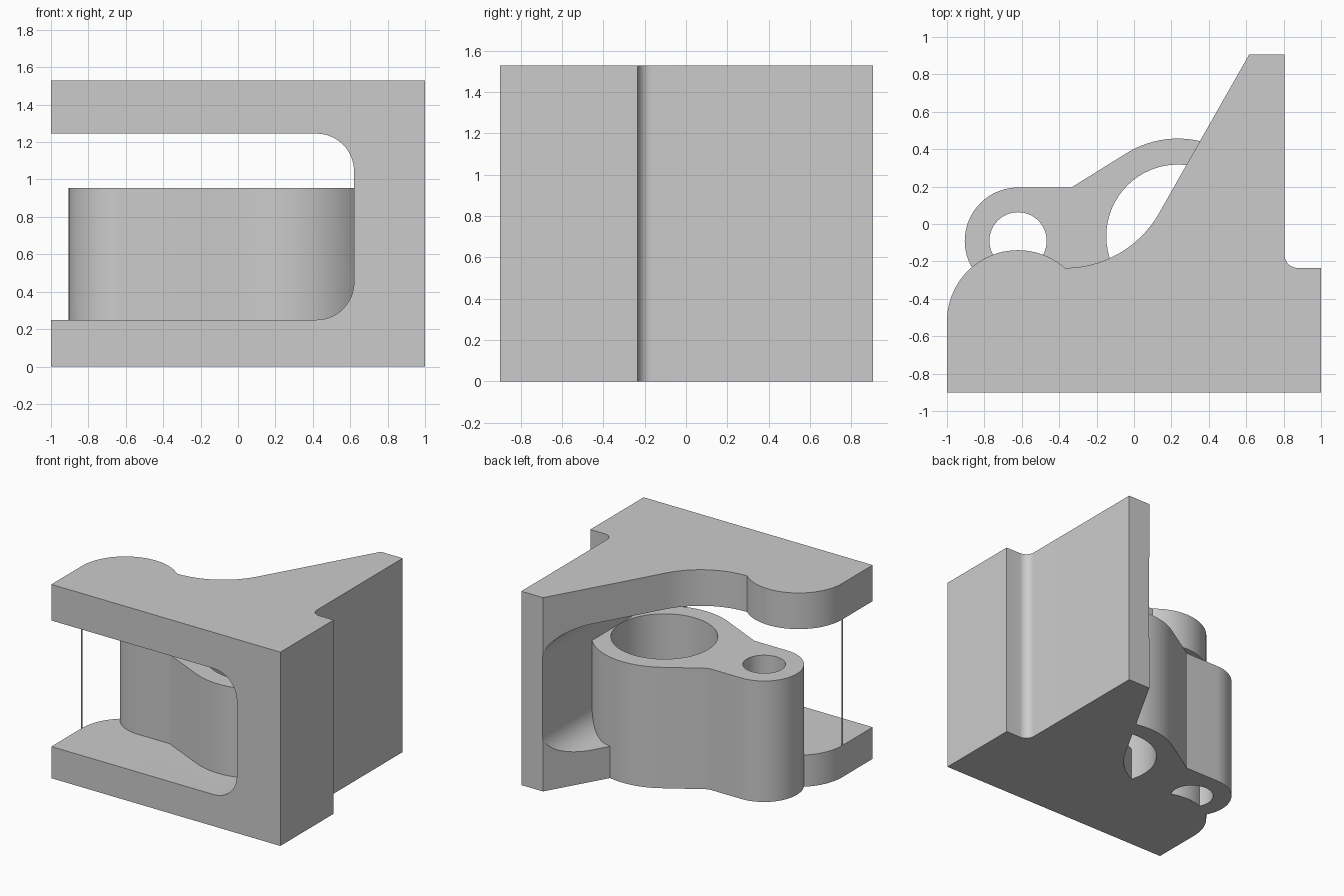
import bpy, bmesh
from math import sin, cos, radians, atan2, acos, hypot, degrees

cube = bpy.data.objects.get("Cube")
if cube:
    bpy.data.objects.remove(cube)

grey = bpy.data.materials.new("machined_grey")
grey.use_nodes = True
grey.diffuse_color = (0.6, 0.6, 0.6, 1)
grey.node_tree.nodes["Principled BSDF"].inputs["Base Color"].default_value = grey.diffuse_color


def arc(cx, cy, r, start, end, n=16):
    """Points along an arc, angles in degrees."""
    angles = [radians(start + (end - start) * i / n) for i in range(n + 1)]
    return [(cx + r * cos(a), cy + r * sin(a)) for a in angles]


def prism(name, profile, low, high, along_y=False):
    """Extrude a flat profile along z, or an x-z profile along y."""
    bm = bmesh.new()

    def ring(level):
        return [bm.verts.new((u, level, v) if along_y else (u, v, level)) for u, v in profile]

    start, end = ring(low), ring(high)
    bm.faces.new(start[::-1])
    bm.faces.new(end)
    for i in range(len(start)):
        bm.faces.new((start[i - 1], start[i], end[i], end[i - 1]))
    # Normals must point outward for the booleans
    if bm.calc_volume(signed=True) < 0:
        bmesh.ops.reverse_faces(bm, faces=bm.faces)
    mesh = bpy.data.meshes.new(name)
    bm.to_mesh(mesh)
    bm.free()
    mesh.materials.append(grey)
    obj = bpy.data.objects.new(name, mesh)
    bpy.context.collection.objects.link(obj)
    return obj


def select(obj):
    bpy.ops.object.select_all(action='DESELECT')
    obj.select_set(True)
    bpy.context.view_layer.objects.active = obj


def combine(target, other, operation):
    """Apply a boolean and discard the second body."""
    mod = target.modifiers.new(operation.lower(), 'BOOLEAN')
    mod.operation, mod.solver, mod.object = operation, 'EXACT', other
    select(target)
    bpy.ops.object.modifier_apply(modifier=mod.name)
    bpy.data.objects.remove(other)


# Bracket outline, seen from above
outline = [(-1, -0.9), (1, -0.9), (1, -0.235)]
outline += arc(0.875, -0.165, 0.07, 270, 180, 10)
outline += [(0.805, 0.905), (0.615, 0.905)]
outline += arc(-0.37, 0.345, 0.58, -30, -90, 20)
outline += arc(-0.62, -0.52, 0.38, 48.5, 180, 32)[1:]
bracket = prism("bracket", outline, 0, 1.53)

# Side slot with rounded inner corners
slot = [(-1.2, 0.25)] + arc(0.42, 0.45, 0.2, -90, 0) + arc(0.42, 1.045, 0.2, 0, 90) + [(-1.2, 1.245)]
combine(bracket, prism("slot_cutter", slot, -1.2, 1.2, True), 'DIFFERENCE')

# Lever with a small and a large eye, joined by flared tangent sides
sx, sy, sr = -0.62, -0.09, 0.285
bx, by, br = 0.235, -0.065, 0.522
bend_x = -0.335


def tangent_angle(px, py, side):
    """Angle on the large eye where a line from the bend touches it."""
    dx, dy = px - bx, py - by
    return degrees(atan2(dy, dx) - side * acos(br / hypot(dx, dy)))


upper = tangent_angle(bend_x, sy + sr, 1)
lower = tangent_angle(bend_x, sy - sr, -1) % 360 - 360
lever_outline = arc(sx, sy, sr, 90, 270, 36) + [(bend_x, sy - sr)]
lever_outline += arc(bx, by, br, lower, upper, 56) + [(bend_x, sy + sr)]
lever = prism("lever", lever_outline, 0, 0.955)
for cx, cy, r in ((sx, sy, 0.153), (bx, by, 0.383)):
    combine(lever, prism("eye_cutter", arc(cx, cy, r, 0, 360, 64)[:-1], -0.2, 1.2), 'DIFFERENCE')

combine(bracket, lever, 'UNION')
bracket.name = "bracket_with_lever"

# Hairline web left at the open side of the slot
prism("edge_web", [(-1, -0.53), (-0.999, -0.53), (-0.999, -0.51), (-1, -0.51)], 0.25, 1.245)

select(bracket)
bpy.ops.object.shade_smooth_by_angle(angle=radians(20))
